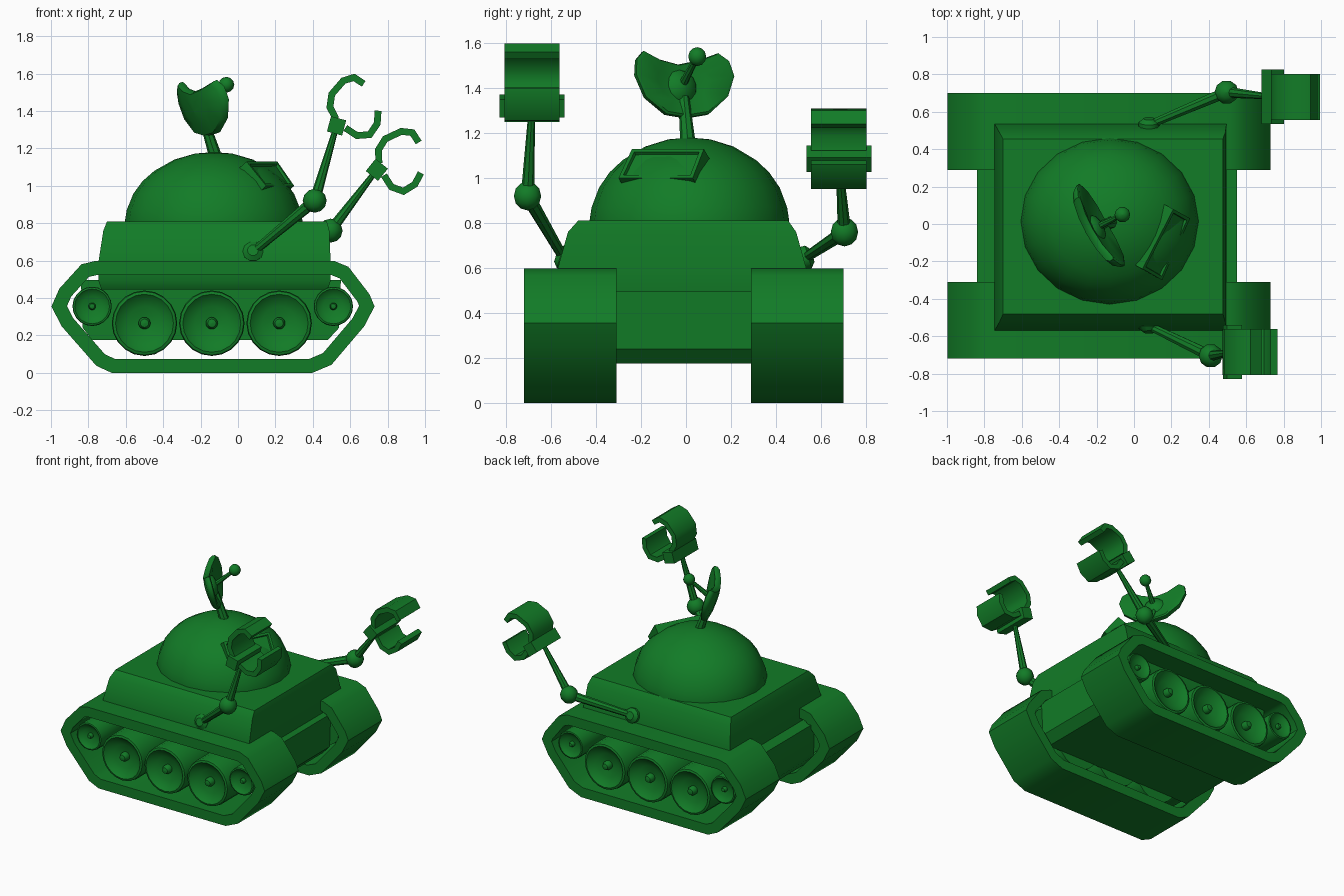
import bpy, bmesh, math
from mathutils import Vector, Matrix

if "Cube" in bpy.data.objects:
    bpy.data.objects.remove(bpy.data.objects["Cube"])

green = bpy.data.materials.new("tank_green")
green.diffuse_color = (0.006, 0.2, 0.02, 1)
green.use_nodes = True
green.node_tree.nodes["Principled BSDF"].inputs["Base Color"].default_value = green.diffuse_color


def finish(name, bm):
    bmesh.ops.remove_doubles(bm, verts=bm.verts, dist=0.0002)
    bmesh.ops.recalc_face_normals(bm, faces=bm.faces)
    me = bpy.data.meshes.new(name)
    bm.to_mesh(me)
    bm.free()
    me.materials.append(green)
    ob = bpy.data.objects.new(name, me)
    bpy.context.collection.objects.link(ob)
    return ob


def loft(name, rings, cap=True, closed=False):
    """Skin a list of point rings."""
    bm = bmesh.new()
    vs = [[bm.verts.new(p) for p in r] for r in rings]
    n = len(vs[0])
    pairs = list(zip(vs, vs[1:])) + ([(vs[-1], vs[0])] if closed else [])
    for a, b in pairs:
        for i in range(n):
            j = (i + 1) % n
            bm.faces.new((a[i], a[j], b[j], b[i]))
    if cap and not closed:
        bm.faces.new(vs[0])
        bm.faces.new(vs[-1])
    return finish(name, bm)


def lathe(name, profile, centre, axis=(0, 0, 1), seg=20, scale=(1, 1)):
    rot = Vector((0, 0, 1)).rotation_difference(Vector(axis)).to_matrix()
    rings = []
    for r, h in profile:
        r = max(r, 0.0005)
        rings.append([Vector(centre) + rot @ Vector((
            r * scale[0] * math.cos(2 * math.pi * i / seg),
            r * scale[1] * math.sin(2 * math.pi * i / seg), h)) for i in range(seg)])
    return loft(name, rings)


def rod(name, p, q, r1, r2, seg=8):
    d = Vector(q) - Vector(p)
    return lathe(name, [(r1, 0), (r2, d.length)], p, d, seg)


def ball(name, c, r, seg=10):
    prof = [(r * math.sin(math.pi * i / 6), -r * math.cos(math.pi * i / 6)) for i in range(7)]
    return lathe(name, prof, c, seg=seg)


def strip(name, pts, t, y0, y1, closed):
    """Band of thickness t following clockwise (x, z) points."""
    pts = [Vector(p) for p in pts]
    n = len(pts)
    rings = []
    for i, p in enumerate(pts):
        a = pts[i - 1] if closed or i > 0 else p
        b = pts[(i + 1) % n] if closed or i < n - 1 else p
        ns = [Vector((d.y, -d.x)).normalized() for d in (p - a, b - p) if d.length > 0]
        m = sum(ns, Vector((0, 0))).normalized()
        q = p + m * (t / m.dot(ns[0]))
        rings.append([(p.x, y0, p.y), (p.x, y1, p.y), (q.x, y1, q.y), (q.x, y0, q.y)])
    return loft(name, rings, closed=closed)


def rect(x0, x1, y0, y1, z):
    return [(x0, y0, z), (x1, y0, z), (x1, y1, z), (x0, y1, z)]


# Hull
loft("lower_hull", [rect(-.78, .48, -.36, .34, .175), rect(-.83, .54, -.36, .34, .24),
                    rect(-.84, .55, -.36, .34, .495)])
loft("upper_hull", [rect(-.73, .48, -.54, .51, .445), rect(-.745, .495, -.57, .535, .49),
                    rect(-.745, .495, -.57, .535, .6), rect(-.72, .488, -.525, .49, .76),
                    rect(-.70, .475, -.48, .455, .81)])

# Dome turret
lathe("dome", [(.475, .79), (.475, .81), (.465, .87), (.43, .957), (.38, 1.025), (.317, 1.08),
               (.21, 1.14), (.1, 1.172), (0, 1.18)], (-.13, .015, 0), seg=20, scale=(1, .935))

# Tracks and wheels
band = [(-.997, .355), (-.955, .45), (-.837, .58), (-.767, .597), (.516, .597), (.59, .567),
        (.703, .42), (.73, .355), (.676, .25), (.5, .043), (.398, 0), (-.676, 0),
        (-.757, .037), (-.944, .25)]
wheel = [(0, .335), (.022, .33), (.032, .31), (.032, .285), (.09, .295), (.135, .315),
         (.155, .335), (.17, .33), (.175, .31), (.175, 0), (0, 0)]
for side, s in (("front", -1), ("back", 1)):
    y0, y1 = sorted((-.01 + s * .30, -.01 + s * .71))
    strip(side + "_track", band, .075, y0, y1, True)
    for k, (x, z, r) in enumerate([(-.5, .265, .175), (-.14, .265, .175), (.22, .265, .175),
                                   (-.78, .355, .105), (.51, .355, .105)]):
        f = r / .175
        prof = [(a * f, .335 - (.335 - h) * f if h else 0) for a, h in wheel]
        lathe(f"{side}_wheel_{k + 1}", prof, (x, -.01 + s * .345, z), (0, s, 0), seg=20)

# Hatch window on the dome: framed plate with recessed pane
A, B, C, D = [Vector(p) for p in ((.2, .085, 1.12), (.29, .035, .99),
                                  (.14, -.295, .99), (.035, -.235, 1.12))]
nrm = (B - A).cross(D - A).normalized()
if nrm.z < 0:
    nrm = -nrm
bm = bmesh.new()
low = [bm.verts.new(p - nrm * .07) for p in (A, B, C, D)]
top = [bm.verts.new(p + nrm * .015) for p in (A, B, C, D)]
bm.faces.new(low)
face = bm.faces.new(top)
for i in range(4):
    j = (i + 1) % 4
    bm.faces.new((low[i], low[j], top[j], top[i]))
bmesh.ops.recalc_face_normals(bm, faces=bm.faces)
bmesh.ops.inset_region(bm, faces=[face], thickness=.025, depth=0)
bmesh.ops.inset_region(bm, faces=[face], thickness=.004, depth=-.015)
finish("hatch_window", bm)

# Radar dish: bean outline, slightly bowled, leaning back
tilt = math.radians(18)
nh, up = Vector((.87, .49, 0)), Vector((0, 0, 1))
u = Vector((.49, -.87, 0))
n = nh * math.cos(tilt) + up * math.sin(tilt)
w = up * math.cos(tilt) - nh * math.sin(tilt)
centre = Vector((-.2, -.02, 1.41))
bean = [(-.25, .03), (-.235, .1), (-.19, .14), (-.1, .115), (0, .1), (.1, .12), (.19, .15),
        (.235, .11), (.25, .04), (.21, -.06), (.11, -.135), (0, -.15), (-.11, -.135), (-.21, -.06)]


def dish_ring(f, off):
    return [centre + u * a * f + w * b * f + n * (off + .9 * (a * a + b * b) * f * f)
            for a, b in bean]


loft("radar_dish", [dish_ring(f, o) for f, o in ((.01, -.045), (.5, -.045), (.93, -.045), (1, -.03),
                                                (1, -.01), (.94, 0), (.5, 0), (.01, 0))])
hub = centre + n * .005
feed = Vector((-.062, .05, 1.54))
lathe("feed_base", [(.08, -.01), (.065, .012), (.015, .03)], hub, n, 12)
rod("feed_rod", hub, feed, .02, .012)
ball("feed_ball", feed, .042)
rod("radar_neck", (-.115, .01, 1.14), (-.185, -.01, 1.36), .035, .024)

# Arms with claws: shoulder, elbow, wrist, claw rotation
upper_jaw = [(-.02, .03), (-.054, .097), (-.043, .177), (.026, .257), (.096, .279), (.155, .24)]
lower_jaw = [(.24, .08), (.235, .006), (.187, -.064), (.104, -.07), (.037, -.026)]
arms = [("front", (.08, -.545, .645), (.41, -.705, .92), (.527, -.685, 1.32), 0),
        ("back", (.08, .53, .645), (.495, .705, .76), (.742, .68, 1.085), -24)]
for side, sh, el, wr, deg in arms:
    s = -1 if side == "front" else 1
    lathe(side + "_shoulder", [(.055, -.02), (.055, .015), (.03, .035)], sh, (0, s, .3), 10)
    rod(side + "_upper_arm", sh, el, .022, .032)
    ball(side + "_elbow", el, .064)
    rod(side + "_forearm", el, wr, .03, .014)
    # wrist block
    ang = math.radians(deg - 15)
    c, sn = math.cos(ang) * .042, math.sin(ang) * .042
    sq = [(c - sn, sn + c), (-c - sn, -sn + c), (-c + sn, -sn - c), (c + sn, sn - c)]
    loft(side + "_wrist", [[(wr[0] + a, wr[1] + d, wr[2] + b) for a, b in sq] for d in (-.145, .145)])
    # jaws
    turn = Matrix.Rotation(math.radians(deg), 2)
    for nm, jaw in (("upper", upper_jaw), ("lower", lower_jaw)):
        pts = [turn @ Vector(p) + Vector((wr[0], wr[2])) for p in jaw]
        strip(f"{side}_{nm}_jaw", pts, .036, wr[1] - .123, wr[1] + .123, False)

# Smooth shading with sharp edges kept
for ob in bpy.data.objects:
    ob.select_set(True)
bpy.context.view_layer.objects.active = bpy.data.objects["dome"]
bpy.ops.object.shade_smooth_by_angle(angle=math.radians(40))
